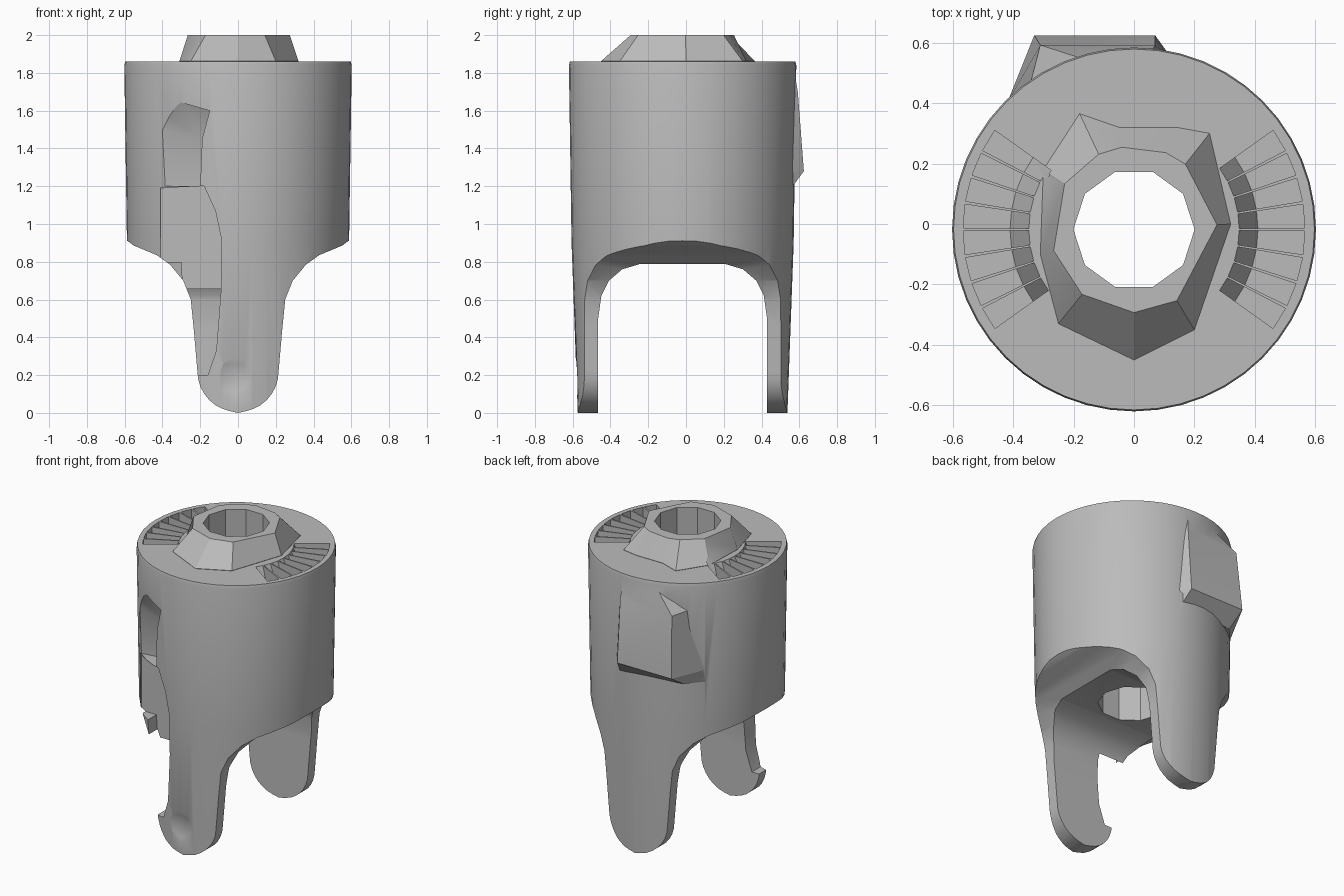
import bpy, bmesh, math
from mathutils import Vector

old = bpy.data.objects.get("Cube")
if old:
    bpy.data.objects.remove(old)

grey = bpy.data.materials.new("plain grey")
grey.use_nodes = True
grey.diffuse_color = (0.5, 0.5, 0.5, 1)
grey.node_tree.nodes["Principled BSDF"].inputs["Base Color"].default_value = (0.5, 0.5, 0.5, 1)


def loft(name, rings):
    """Closed solid through rings of equal point count."""
    bm = bmesh.new()
    loops = [[bm.verts.new(p) for p in ring] for ring in rings]
    n = len(loops[0])
    for a, b in zip(loops, loops[1:]):
        for i in range(n):
            j = (i + 1) % n
            bm.faces.new((a[i], a[j], b[j], b[i]))
    bm.faces.new(loops[0][::-1])
    bm.faces.new(loops[-1])
    bmesh.ops.recalc_face_normals(bm, faces=bm.faces)
    mesh = bpy.data.meshes.new(name)
    bm.to_mesh(mesh)
    bm.free()
    mesh.materials.append(grey)
    ob = bpy.data.objects.new(name, mesh)
    bpy.context.collection.objects.link(ob)
    return ob


def prism(name, pts, axis, lo, hi):
    """Extrude a 2D outline along one axis."""
    def place(p, d):
        c = list(p)
        c.insert(axis, d)
        return c
    return loft(name, [[place(p, d) for p in pts] for d in (lo, hi)])


def circle(r, z, n, x=0, y=0):
    return [(x + r * math.cos(math.tau * i / n), y + r * math.sin(math.tau * i / n), z) for i in range(n)]


def combine(target, tool, operation):
    mod = target.modifiers.new(operation, "BOOLEAN")
    mod.operation = operation
    mod.solver = "EXACT"
    mod.object = tool
    bpy.context.view_layer.objects.active = target
    bpy.ops.object.modifier_apply(modifier=mod.name)
    bpy.data.objects.remove(tool)


# Tapered round body, reaching down to the prong tips
YC = -0.018
body = loft("fork_body", [circle(r, z, 48, 0, YC)
                          for r, z in ((0.555, 0), (0.588, 0.9), (0.602, 1.84), (0.597, 1.86))])

# Front outline: broad barrel, curved shoulders and rounded prongs
half = [(0.7, 1.9), (0.7, 0.96), (0.585, 0.91), (0.55, 0.885), (0.43, 0.835), (0.36, 0.785),
        (0.29, 0.7), (0.25, 0.6), (0.235, 0.45)]
half += [(0.215 * math.cos(a), 0.22 - 0.215 * math.sin(a))
         for a in (math.pi / 2 * i / 8 for i in range(8))]
outline = half + [(0, 0)] + [(-x, z) for x, z in reversed(half)]
combine(body, prism("front_outline", outline, 1, -1, 1), "INTERSECT")

# Arched gap between the prongs
arch = [(0.447, -0.1), (0.447, 0.5), (0.43, 0.62), (0.39, 0.7), (0.32, 0.76), (0.23, 0.787)]
arch = [(y + YC, z) for y, z in arch] + [(YC - y, z) for y, z in reversed(arch)]
combine(body, prism("prong_gap", arch, 0, -1, 1), "DIFFERENCE")

# Raised sloping pad on the back
pad = loft("back_pad", [
    [(-0.42, 0.4, 1.2), (0.15, 0.4, 1.2), (0.09, 0.565, 1.2), (-0.33, 0.5, 1.2)],
    [(-0.42, 0.4, 1.28), (0.16, 0.5, 1.28), (0.07, 0.624, 1.28), (-0.33, 0.624, 1.28)],
    [(-0.36, 0.4, 1.68), (0.12, 0.5, 1.7), (0.07, 0.592, 1.7), (-0.31, 0.592, 1.68)],
    [(-0.24, 0.4, 1.8), (0.1, 0.45, 1.8), (0.06, 0.575, 1.8), (-0.18, 0.55, 1.8)]])
combine(body, pad, "UNION")

# Flared collar on top with an uneven foot
foot = [(0.32, 0), (0.25, 0.3), (0.14, 0.32), (-0.05, 0.32), (-0.18, 0.365),
        (-0.3, 0.18), (-0.31, -0.1), (-0.25, -0.33), (0, -0.45), (0.2, -0.35)]
top = []
for x, y in foot:
    d = Vector((x, y - YC)).normalized() * 0.275
    top.append((d.x, d.y + YC, 2.0))
collar = loft("collar", [[(x * 0.9, y * 0.9, 1.7) for x, y in foot],
                         [(x, y, 1.862) for x, y in foot], top])
combine(body, collar, "UNION")

# Bore through collar and barrel
combine(body, loft("bore", [circle(0.21, 0.5, 10, 0, YC), circle(0.2, 2.1, 10, 0, YC)]), "DIFFERENCE")

# Ribbed pockets in the top, left and right of the collar
step = math.radians(9)
for side in (0, math.pi):
    for i in range(-4, 4):
        a, b = side + step * (i + 0.06), side + step * (i + 0.94)
        rings = []
        for inner, z in ((0.41, 1.72), (0.33, 1.9)):
            rings.append([(r * math.cos(t), r * math.sin(t) + YC, z)
                          for r, t in ((inner, a), (0.565, a), (0.565, b), (inner, b))])
        combine(body, loft("pocket", rings), "DIFFERENCE")

# Broken recess down the right of the front, upper and lower parts
upper = loft("upper_recess", [
    [(-0.41, -0.47, 1.2), (-0.41, -0.8, 1.2), (-0.2, -0.8, 1.2), (-0.2, -0.44, 1.2)],
    [(-0.41, -0.46, 1.5), (-0.41, -0.8, 1.5), (-0.19, -0.8, 1.45), (-0.19, -0.46, 1.45)],
    [(-0.36, -0.53, 1.66), (-0.36, -0.8, 1.66), (-0.15, -0.8, 1.6), (-0.15, -0.55, 1.6)]])
combine(body, upper, "DIFFERENCE")
lower = [(-0.41, 0.8), (-0.41, 1.19), (-0.18, 1.201), (-0.12, 1.07), (-0.09, 0.93), (-0.09, 0.65),
         (-0.115, 0.33), (-0.16, 0.2), (-0.26, 0.2), (-0.3, 0.8)]
combine(body, prism("lower_recess", lower, 1, -0.8, -0.43), "DIFFERENCE")

# Shallow dimple on the front prong
bm = bmesh.new()
bmesh.ops.create_uvsphere(bm, u_segments=32, v_segments=24, radius=0.3)
mesh = bpy.data.meshes.new("dimple")
bm.to_mesh(mesh)
bm.free()
mesh.materials.append(grey)
dimple = bpy.data.objects.new("dimple", mesh)
dimple.location = (-0.02, -0.86, 0.18)
bpy.context.collection.objects.link(dimple)
bpy.context.view_layer.update()
combine(body, dimple, "DIFFERENCE")

# Smooth curved walls, keep hard edges
bpy.ops.object.select_all(action="DESELECT")
body.select_set(True)
bpy.context.view_layer.objects.active = body
bpy.ops.object.shade_smooth_by_angle(angle=math.radians(28))
